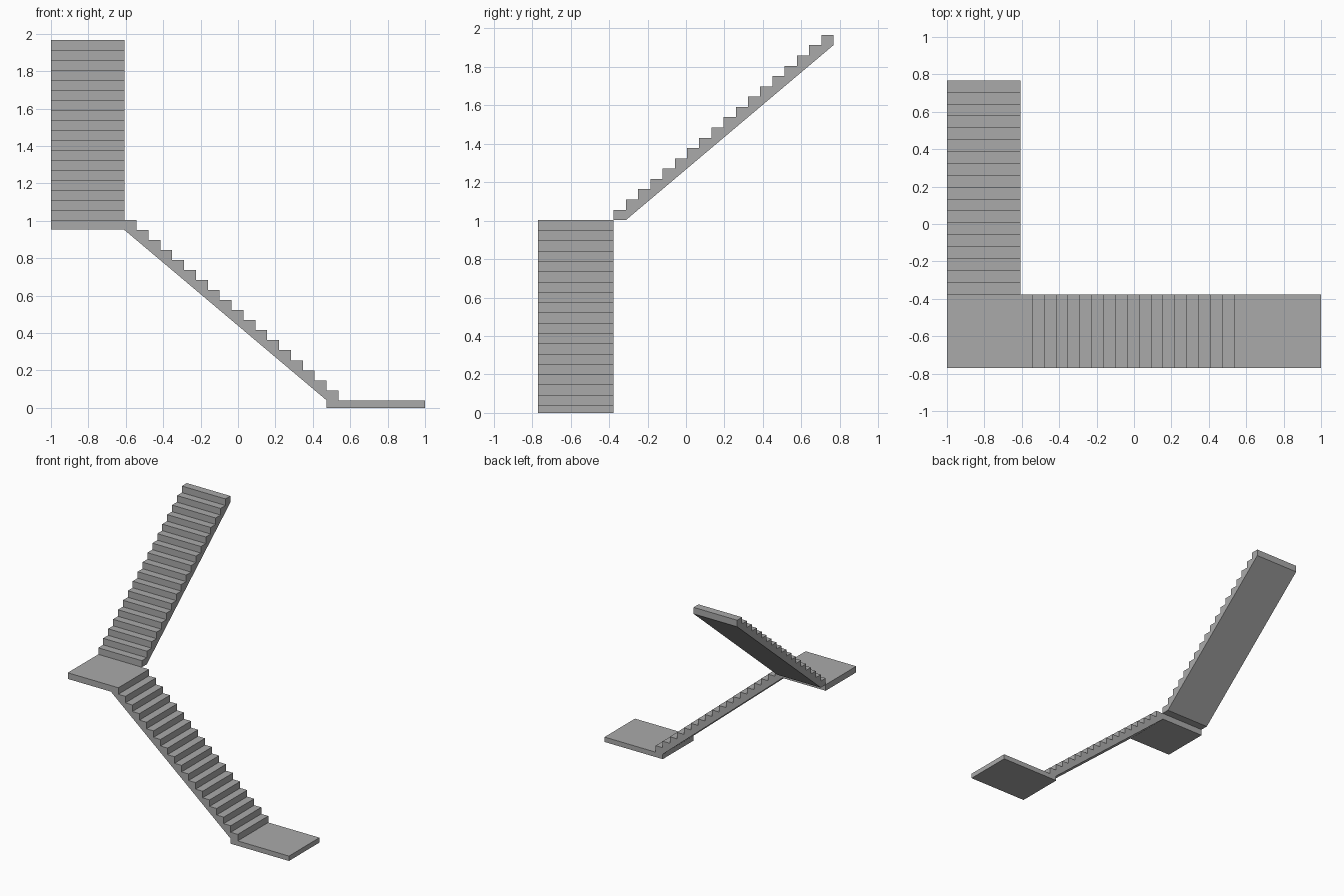
import bpy
import bmesh
from mathutils import Matrix, Vector

cube = bpy.data.objects.get("Cube")
if cube:
    bpy.data.objects.remove(cube, do_unlink=True)

STEPS, RUN, RISE = 18, 0.0635, 0.0535
WIDTH = 0.394
HALF_Y = 0.77
FLOOR = 0.04                       # top of the bottom landing
MID = FLOOR + STEPS * RISE         # top of the middle landing

grey = bpy.data.materials.new("concrete grey")
grey.use_nodes = True
colour = (0.4, 0.4, 0.4, 1)
grey.diffuse_color = colour
grey.node_tree.nodes["Principled BSDF"].inputs["Base Color"].default_value = colour


def finish(name, bm):
    bmesh.ops.recalc_face_normals(bm, faces=bm.faces)
    mesh = bpy.data.meshes.new(name)
    bm.to_mesh(mesh)
    bm.free()
    mesh.materials.append(grey)
    obj = bpy.data.objects.new(name, mesh)
    bpy.context.collection.objects.link(obj)
    return obj


def slab(name, low, high):
    """Flat landing between two opposite corners."""
    low, high = Vector(low), Vector(high)
    bm = bmesh.new()
    bmesh.ops.create_cube(bm, size=1, matrix=Matrix.Translation((low + high) / 2)
                          @ Matrix.Diagonal(high - low).to_4x4())
    return finish(name, bm)


def flight(name, start, forward, side):
    """Stepped profile with a sloping underside, extruded across its width."""
    start, forward, side = Vector(start), Vector(forward), Vector(side)
    profile = [(0, 0)]
    for i in range(STEPS):
        profile += [(i * RUN, (i + 1) * RISE), ((i + 1) * RUN, (i + 1) * RISE)]
    profile += [(STEPS * RUN, (STEPS - 1) * RISE), (RUN, 0)]
    bm = bmesh.new()
    face = bm.faces.new([bm.verts.new(start + forward * d + Vector((0, 0, h)))
                         for d, h in profile])
    result = bmesh.ops.extrude_face_region(bm, geom=[face])
    moved = [v for v in result["geom"] if isinstance(v, bmesh.types.BMVert)]
    bmesh.ops.translate(bm, verts=moved, vec=side * WIDTH)
    return finish(name, bm)


# Landings
inner_x, inner_y = -1 + WIDTH, -HALF_Y + WIDTH
foot_x = inner_x + STEPS * RUN
slab("bottom_landing", (foot_x - RUN, -HALF_Y, 0), (1, inner_y, FLOOR))
slab("middle_landing", (-1, -HALF_Y, MID - 0.05), (inner_x, inner_y, MID))

# Two flights at right angles
flight("lower_flight", (foot_x, -HALF_Y, FLOOR), (-1, 0, 0), (0, 1, 0))
flight("upper_flight", (-1, inner_y, MID), (0, 1, 0), (1, 0, 0))
